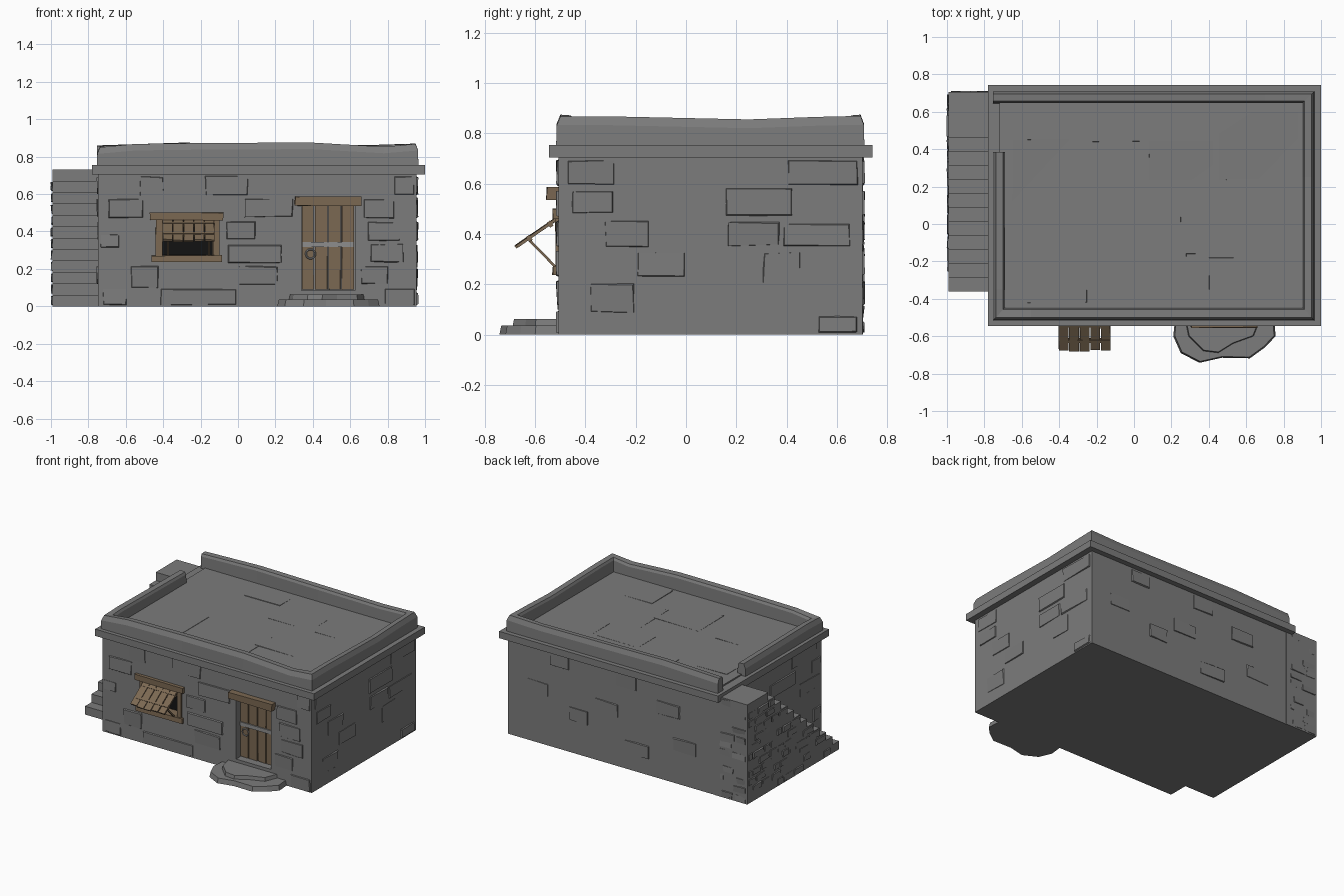
import bpy, bmesh, math, random
from mathutils import Vector, Matrix

if "Cube" in bpy.data.objects:
    bpy.data.objects.remove(bpy.data.objects["Cube"])
random.seed(4)

def mat(name, c):
    m = bpy.data.materials.new(name)
    m.diffuse_color = (*c, 1)
    m.use_nodes = True
    m.node_tree.nodes["Principled BSDF"].inputs["Base Color"].default_value = m.diffuse_color
    return m

STONE = mat("grey stone", (0.2, 0.2, 0.2))
WOOD = mat("brown wood", (0.2, 0.14, 0.085))
IRON = mat("iron", (0.27, 0.27, 0.27))
DARK = mat("dark interior", (0.006, 0.006, 0.006))

def finish(name, bm, m):
    bmesh.ops.recalc_face_normals(bm, faces=bm.faces)
    me = bpy.data.meshes.new(name)
    bm.to_mesh(me)
    bm.free()
    me.materials.append(m)
    ob = bpy.data.objects.new(name, me)
    bpy.context.collection.objects.link(ob)
    return ob

def add_box(bm, a, b, jit=0.0, mtx=None):
    vs = bmesh.ops.create_cube(bm, size=1)["verts"]
    for v in vs:
        v.co = Vector([(a[i] + b[i]) / 2 + v.co[i] * (b[i] - a[i]) + random.uniform(-jit, jit) for i in range(3)])
        if mtx:
            v.co = mtx @ v.co

def boxes(name, items, m, jit=0.0, mtx=None):
    bm = bmesh.new()
    for a, b in items:
        add_box(bm, a, b, jit, mtx)
    return finish(name, bm, m)

# side = (origin, u axis, outward normal); z is always up
FRONT = (Vector((0, -0.508, 0)), Vector((1, 0, 0)), Vector((0, -1, 0)))
BACK = (Vector((0, 0.703, 0)), Vector((1, 0, 0)), Vector((0, 1, 0)))
RIGHT = (Vector((0.955, 0, 0)), Vector((0, 1, 0)), Vector((1, 0, 0)))
LEFT = (Vector((-0.748, 0, 0)), Vector((0, 1, 0)), Vector((-1, 0, 0)))
STAIR_L = (Vector((-0.99, 0, 0)), Vector((0, 1, 0)), Vector((-1, 0, 0)))
STAIR_B = (Vector((0, 0.702, 0)), Vector((1, 0, 0)), Vector((0, 1, 0)))

def stones(name, side, rects, depth=0.01):
    """Tilted, chamfered blocks standing slightly proud of a wall."""
    o, u, n = side
    bm = bmesh.new()
    for u0, u1, z0, z1 in rects:
        rings = []
        for inset, d in ((0.0, -0.01), (0.007, None)):
            ring = []
            for cu, cz, su, sz in ((u0, z0, 1, 1), (u1, z0, -1, 1), (u1, z1, -1, -1), (u0, z1, 1, -1)):
                out = d if d is not None else random.uniform(0.1, 1) * depth
                j = random.uniform(0, 0.007)
                ring.append(bm.verts.new(o + u * (cu + su * (inset + j)) + n * out
                                         + Vector((0, 0, max(0, cz + sz * (inset + j))))))
            rings.append(ring)
        a, b = rings
        bm.faces.new(b)
        for i in range(4):
            k = (i + 1) % 4
            bm.faces.new((a[i], a[k], b[k], b[i]))
    return finish(name, bm, STONE)

# main walls with door and window recesses
body = boxes("walls", [((-0.748, -0.508, 0), (0.955, 0.703, 0.72))], STONE)
cut = boxes("recess_cutter", [((0.34, -0.7, 0.085), (0.625, -0.43, 0.545)),
                              ((-0.41, -0.7, 0.26), (-0.125, -0.42, 0.47))], STONE)
cut.hide_render = True
mod = body.modifiers.new("recesses", "BOOLEAN")
mod.object, mod.operation, mod.solver = cut, "DIFFERENCE", "EXACT"
bpy.context.view_layer.objects.active = body
bpy.ops.object.modifier_apply(modifier="recesses")
bpy.data.objects.remove(cut)

# raised wall stones
stones("front_stones", FRONT, [
    (-.70, -.50, .465, .58), (-.53, -.39, .585, .70), (-.74, -.63, .31, .39), (-.58, -.42, .09, .22),
    (-.73, -.59, .0, .1), (-.06, .24, .225, .335), (-.07, .10, .35, .46), (.03, .30, .47, .58),
    (-.18, .06, .585, .70), (.665, .84, .465, .58), (.83, .95, .59, .70), (.69, .87, .345, .455),
    (.70, .89, .23, .34), (0, .22, .11, .22), (-.42, 0, 0, .1), (.65, .81, .11, .22), (.78, .95, .0, .1)])
stones("right_stones", RIGHT, [
    (-.48, -.28, .59, .70), (-.46, -.28, .475, .58), (-.33, -.14, .34, .46), (-.20, 0, .225, .335),
    (.16, .38, .345, .455), (.38, .66, .345, .45), (.30, .46, .20, .335), (.15, .43, .465, .59),
    (.40, .69, .59, .70), (-.39, -.20, .08, .21), (.52, .69, 0, .08)])
stones("back_stones", BACK, [
    (-.45, -.25, .47, .58), (.45, .62, .59, .70), (.05, .25, .35, .46), (.30, .46, .23, .34),
    (-.10, .08, .585, .70), (-.20, .02, .11, .22), (.62, .80, .35, .46), (-.58, -.38, .23, .34)])
stones("left_stones", LEFT, [(-.50, -.38, .47, .58), (-.49, -.25, .35, .46), (-.50, -.40, .11, .22),
                             (-.45, -.15, .59, .70), (-.2, .1, .47, .58)])

# cornice band and roof deck
boxes("cornice", [((-0.78, -0.545, 0.705), (1.0, 0.742, 0.755))], STONE)
boxes("roof_deck", [((-0.72, -0.46, 0.75), (0.92, 0.67, 0.765))], STONE)
ROOF = [(-.60, -.25, -.42, .02), (-.25, .03, .44, .62), (-.10, .28, -.30, .0), (.08, .42, .24, .44),
        (.25, .62, -.16, .22), (.45, .88, .24, .60), (-.65, -.30, .12, .45), (.4, .8, -.42, -.18)]
bm = bmesh.new()
for x0, x1, y0, y1 in ROOF:
    add_box(bm, (x0, y0, 0.755), (x1, y1, 0.766), 0.004)
finish("roof_slabs", bm, STONE)

# parapet: wavy wall swept round the roof, open at the stair landing
X0, X1, Y0, Y1 = -0.755, 0.965, -0.517, 0.71
x0, x1, y0, y1 = -0.688, 0.90, -0.445, 0.645
path = [((X0, .385), (x0, .385), .845), ((X0, 0), (x0, 0), .85), ((X0, -.35), (x0, -.35), .855),
        ((X0, Y0), (x0, y0), .85), ((-.55, Y0), (-.55, y0), .868), ((-.1, Y0), (-.1, y0), .874),
        ((.4, Y0), (.4, y0), .875), ((.78, Y0), (.78, y0), .853), ((X1, Y0), (x1, y0), .868),
        ((X1, -.3), (x1, -.3), .868), ((X1, .25), (x1, .25), .856), ((X1, .52), (x1, .52), .866),
        ((X1, Y1), (x1, y1), .87), ((.7, Y1), (.7, y1), .862), ((.2, Y1), (.2, y1), .868),
        ((-.3, Y1), (-.3, y1), .875), ((X0, Y1), (x0 - .067, y1), .86)]
bm = bmesh.new()
rows = []
for o, i, h in path:
    o, i = Vector(o), Vector(i)
    prof = [(0, .74), (.04, h - .035), (.24, h), (.82, h - .003), (.95, h - .02), (1.0, .74)]
    rows.append([bm.verts.new((*o.lerp(i, t), z)) for t, z in prof])
for a, b in zip(rows, rows[1:]):
    for k in range(6):
        bm.faces.new((a[k], a[(k + 1) % 6], b[(k + 1) % 6], b[k]))
bm.faces.new(rows[0])
bm.faces.new(rows[-1])
finish("parapet", bm, STONE)

# outside staircase: one stepped side profile, extruded
N, RUN, RISE, YS = 12, 0.0747, 0.061, -0.36
prof = [(0.705, 0), (YS, 0)]
for s in range(N):
    prof += [(YS + s * RUN, (s + 1) * RISE), (YS + (s + 1) * RUN if s < N - 1 else 0.705, (s + 1) * RISE)]
bm = bmesh.new()
f = bm.faces.new([bm.verts.new((-0.992, y, z)) for y, z in prof])
ext = bmesh.ops.extrude_face_region(bm, geom=[f])["geom"]
bmesh.ops.translate(bm, verts=[g for g in ext if isinstance(g, bmesh.types.BMVert)], vec=(0.26, 0, 0))
finish("staircase", bm, STONE)

def courses(u_start, u_end, chance):
    out = []
    for r in range(N):
        u = u_start(r)
        while u < u_end - 0.03:
            w = min(random.uniform(0.06, 0.14), u_end - u)
            if random.random() < chance:
                out.append((u, u + w, r * RISE, (r + 1) * RISE))
            u += w
    return out

stones("stair_side_stones", STAIR_L, courses(lambda r: YS + r * RUN, 0.70, 0.65), 0.012)
stones("stair_back_stones", STAIR_B, courses(lambda r: -0.985, -0.76, 0.65), 0.01)

# door step: two rough flat stones
def slab(name, pts, z0, z1):
    bm = bmesh.new()
    c = Vector((0.48, -0.5))
    lo = [bm.verts.new((x, y, z0)) for x, y in pts]
    hi = [bm.verts.new((*c.lerp(Vector(p), 0.97), z1)) for p in pts]
    bm.faces.new(lo)
    bm.faces.new(hi)
    for i in range(len(pts)):
        k = (i + 1) % len(pts)
        bm.faces.new((lo[i], lo[k], hi[k], hi[i]))
    finish(name, bm, STONE)

slab("lower_door_step", [(.22, -.5), (.21, -.6), (.25, -.69), (.35, -.742), (.47, -.715), (.62, -.718),
                         (.70, -.66), (.757, -.6), (.75, -.5)], 0, 0.036)
slab("upper_door_step", [(.27, -.5), (.29, -.6), (.37, -.68), (.45, -.69), (.53, -.64), (.64, -.6), (.68, -.5)],
     0.03, 0.062)

# door
xs = [.342, .408, .482, .552, .622]
boxes("door_planks", [((a + .003, -.46, .09), (b - .004, -.43, .54)) for a, b in zip(xs, xs[1:])], WOOD, 0.002)
boxes("door_lintel", [((.305, -.553, .537), (.658, -.45, .587))], WOOD, 0.004)
boxes("door_strap", [((.345, -.468, .317), (.618, -.455, .345))], IRON)
bpy.ops.mesh.primitive_torus_add(major_segments=14, minor_segments=6, major_radius=.025, minor_radius=.005,
                                 location=(.388, -.468, .28), rotation=(math.pi / 2, 0, 0))
ring = bpy.context.object
ring.name = "door_ring"
ring.data.materials.append(IRON)

# window frame and dark opening
boxes("window_frame", [((-.47, -.53, .46), (-.08, -.44, .502)), ((-.465, -.53, .236), (-.085, -.44, .272)),
                       ((-.44, -.52, .26), (-.402, -.44, .47)), ((-.135, -.52, .26), (-.097, -.44, .47))], WOOD, 0.003)
boxes("window_opening", [((-.41, -.43, .26), (-.125, -.415, .47)),], DARK)

# shutter propped open, hinged under the lintel
ang = math.atan2(0.11, 0.16)
M = Matrix.Translation((0, -0.517, 0.458)) @ Matrix.Rotation(ang, 4, "X")
xs = [-.405 + i * .0565 for i in range(6)]
boxes("shutter_planks", [((a + .002, -.195 + random.uniform(0, .012), -.005), (b - .003, 0, .007))
                         for a, b in zip(xs, xs[1:])], WOOD, 0.002, M)
boxes("shutter_battens", [((-.40, y - .008, -.014), (-.127, y + .008, .010)) for y in (-.13, -.03)], WOOD, 0, M)
a, b = Vector((0, -.625, .378)), Vector((0, -.515, .265))
P = Matrix.Translation(a) @ (b - a).to_track_quat("Z", "Y").to_matrix().to_4x4()
for side, x in (("left", -.375), ("right", -.155)):
    boxes("shutter_prop_" + side, [((-.005, -.005, 0), (.005, .005, (b - a).length))], WOOD, 0,
          Matrix.Translation((x, 0, 0)) @ P)
